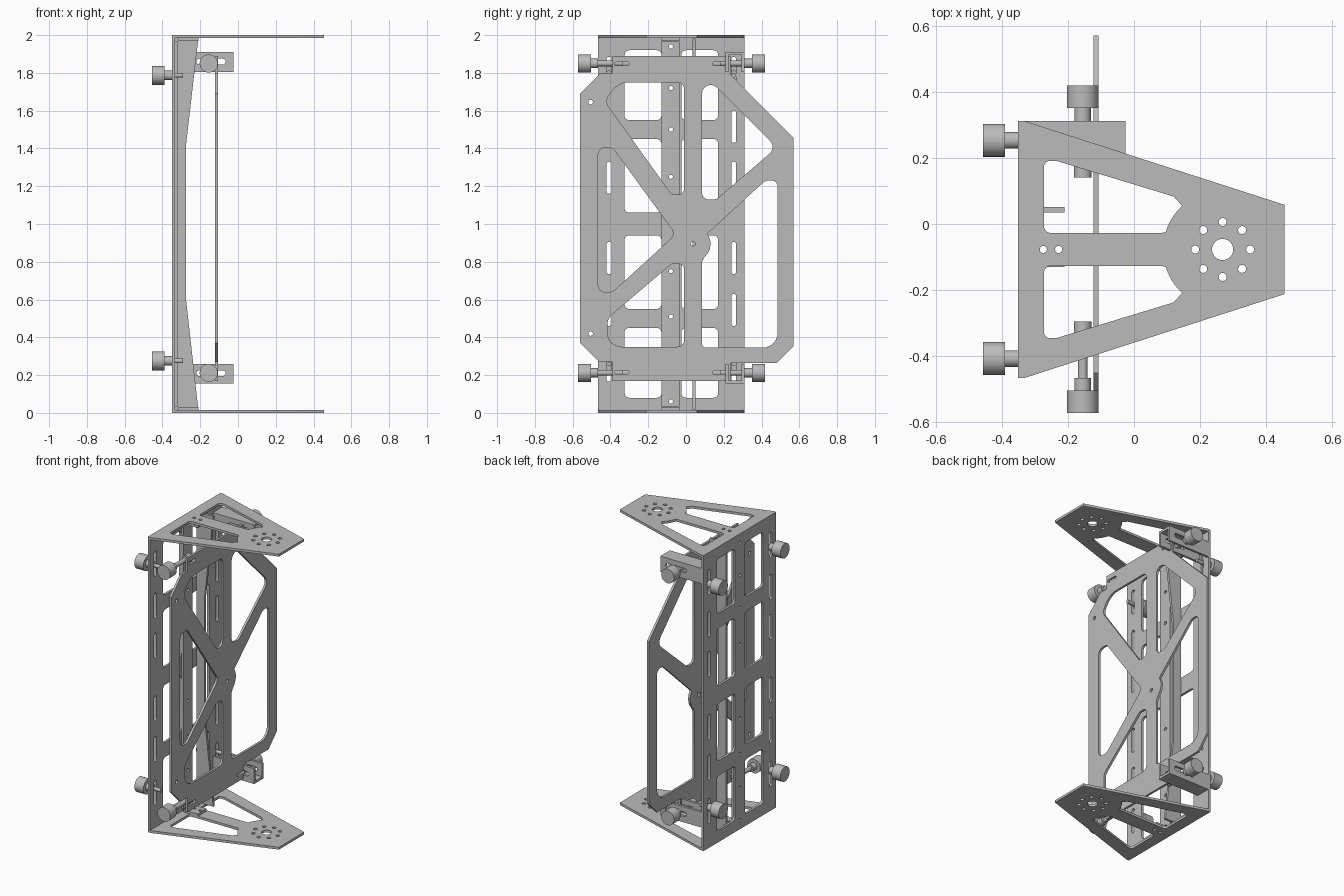
import bpy, bmesh, math
from mathutils import Matrix, Vector

cube = bpy.data.objects.get("Cube")
if cube:
    bpy.data.objects.remove(cube)

steel = bpy.data.materials.new("grey_metal")
steel.use_nodes = True
GREY = (0.5, 0.5, 0.5, 1)
steel.diffuse_color = GREY
steel.node_tree.nodes["Principled BSDF"].inputs["Base Color"].default_value = GREY

T = 0.016            # sheet thickness
MID = -0.077         # symmetry line of the frame in y
AXES = {"x": Matrix(((0, 0, 1), (1, 0, 0), (0, 1, 0))),    # drawn in y, z
        "y": Matrix(((1, 0, 0), (0, 0, -1), (0, 1, 0))),   # drawn in x, z
        "z": Matrix.Identity(3)}                           # drawn in x, y


def finish(name, mesh):
    ob = bpy.data.objects.new(name, mesh)
    bpy.context.collection.objects.link(ob)
    mesh.materials.clear()
    mesh.materials.append(steel)
    bpy.ops.object.select_all(action='DESELECT')
    ob.select_set(True)
    bpy.context.view_layer.objects.active = ob
    bpy.ops.object.shade_smooth_by_angle(angle=math.radians(35))
    return ob


def fillet(corners, r, steps=6):
    """Round every corner of a polygon; a third value overrides the radius."""
    out = []
    for i, c in enumerate(corners):
        p = Vector(c[:2])
        a = Vector(corners[i - 1][:2]) - p
        b = Vector(corners[(i + 1) % len(corners)][:2]) - p
        rad = c[2] if len(c) > 2 else r
        if rad == 0:
            out.append(p)
            continue
        half = a.angle(b) / 2
        d = min(rad / math.tan(half), a.length * 0.49, b.length * 0.49)
        s, e = p + a.normalized() * d, p + b.normalized() * d
        centre = p + (a.normalized() + b.normalized()).normalized() * (d / math.cos(half))
        v0, sweep = s - centre, (s - centre).angle_signed(e - centre)
        out += [centre + Matrix.Rotation(-sweep * k / steps, 2) @ v0 for k in range(steps + 1)]
    return out


def circle(u, v, r, n=20):
    return [(u + r * math.cos(math.tau * k / n), v + r * math.sin(math.tau * k / n)) for k in range(n)]


def box(u0, u1, v0, v1, r=0.0):
    return fillet([(u0, v0), (u1, v0), (u1, v1), (u0, v1)], r)


def slot(u0, u1, v0, v1):
    return box(u0, u1, v0, v1, min(u1 - u0, v1 - v0) * 0.48)


def sheet(name, axis, low, outline, holes=(), thick=T):
    """Sheet metal part: filled outline with holes, extruded along an axis."""
    cu = bpy.data.curves.new(name, 'CURVE')
    cu.dimensions, cu.fill_mode, cu.extrude = '2D', 'BOTH', thick / 2
    for loop in [outline, *holes]:
        sp = cu.splines.new('POLY')
        sp.points.add(len(loop) - 1)
        for pt, co in zip(sp.points, loop):
            pt.co = (co[0], co[1], 0, 1)
        sp.use_cyclic_u = True
    tmp = bpy.data.objects.new(name + "_curve", cu)
    bpy.context.collection.objects.link(tmp)
    bpy.context.view_layer.update()
    mesh = bpy.data.meshes.new_from_object(tmp.evaluated_get(bpy.context.evaluated_depsgraph_get()))
    bpy.data.objects.remove(tmp)
    m = AXES[axis].to_4x4()
    m.translation = Vector([(low + thick / 2) * (a == axis) for a in "xyz"])
    mesh.transform(m)
    bm = bmesh.new()
    bm.from_mesh(mesh)
    bmesh.ops.remove_doubles(bm, verts=bm.verts, dist=1e-5)
    bmesh.ops.recalc_face_normals(bm, faces=bm.faces)
    bm.to_mesh(mesh)
    bm.free()
    return finish(name, mesh)


def turned(name, base, direction, sections):
    """Stack of cylinders (start, end, radius) along a direction."""
    bm = bmesh.new()
    rot = Vector((0, 0, 1)).rotation_difference(Vector(direction)).to_matrix().to_4x4()
    for s, e, r in sections:
        bmesh.ops.create_cone(bm, cap_ends=True, segments=32, radius1=r, radius2=r, depth=e - s,
                              matrix=Matrix.Translation(base) @ rot @ Matrix.Translation((0, 0, (s + e) / 2)))
    mesh = bpy.data.meshes.new(name)
    bm.to_mesh(mesh)
    bm.free()
    return finish(name, mesh)


# Back plate with two columns of windows, slots and a row of screw holes
holes = []
for v0, v1 in ((0.08, 0.45), (0.55, 0.94), (1.06, 1.45), (1.55, 1.92)):
    holes += [box(-0.325, -0.13, v0, v1, 0.025), box(-0.025, 0.17, v0, v1, 0.025)]
for y in (MID - 0.33, MID + 0.33):
    for z in (0.25, 0.545, 0.82, 1.245, 1.515, 1.8):
        holes.append(slot(y - 0.013, y + 0.013, z - 0.085, z + 0.085))
screws = [circle(-0.08, z, 0.011, 12) for z in (0.06, 0.28, 0.51, 0.75, 1.25, 1.5, 1.72, 1.94)]
sheet("back_plate", "x", -0.35, box(-0.465, 0.311, 0, 2), holes + screws)

# Central stiffener: flange, tapered web and end tabs
sheet("stiffener_flange", "x", -0.334, box(-0.13, -0.035, 0.035, 1.965), screws)
sheet("stiffener_web", "y", 0.035, [(-0.334, 0.018), (-0.21, 0.018), (-0.275, 0.6),
                                    (-0.275, 1.42), (-0.21, 1.982), (-0.334, 1.982)])
tab_holes = [circle(x, MID, 0.011, 12) for x in (-0.274, -0.228)]
for name, z in (("lower_tab", T), ("upper_tab", 2 - 2 * T)):
    sheet(name, "z", z, box(-0.318, -0.21, -0.13, -0.035), tab_holes)

# Top and bottom arms with two openings and a bolt circle
HUB = 0.268
arc = [(HUB + 0.18 * math.cos(math.radians(a)), 0.18 * math.sin(math.radians(a)), 0)
       for a in range(163, 130, -5)]
opening = [(-0.272, 0.05), (arc[0][0] - 0.012, 0.05, 0), *arc, (0.12, 0.16, 0.02), (-0.235, 0.268), (-0.272, 0.268)]
arm_holes = [[(p[0], MID + s * p[1]) for p in fillet(opening, 0.02)] for s in (1, -1)]
arm_holes += tab_holes + [circle(HUB, MID, 0.032, 32)]
arm_holes += [circle(HUB + 0.083 * math.cos(k * math.pi / 4), MID + 0.083 * math.sin(k * math.pi / 4), 0.012)
              for k in range(8)]
arm = [(-0.35, -0.465), (-0.33, -0.465), (0.455, -0.212), (0.455, 0.058), (-0.33, 0.311), (-0.35, 0.311)]
for name, z in (("bottom_arm", 0), ("top_arm", 2 - T)):
    sheet(name, "z", z, arm, arm_holes)

# Lightened panel held in front of the back plate
edge = [(-0.39, 0.17), (0.235, 0.17), (0.235, 0.265), (0.48, 0.265), (0.57, 0.355), (0.57, 1.457),
        (0.235, 1.79), (0.235, 1.89), (-0.39, 1.89), (-0.39, 1.80), (-0.45, 1.80), (-0.56, 1.69),
        (-0.56, 0.37), (-0.46, 0.27), (-0.39, 0.27)]
boss = [(0.037 + 0.093 * math.cos(math.radians(a)), 0.895 + 0.093 * math.sin(math.radians(a)), 0)
        for a in range(35, -60, -12)]
cuts = [
    fillet([(-0.01, 1.75), (-0.01, 1.155), (-0.075, 1.155), (-0.43, 1.65, 0.05), (-0.36, 1.75, 0.12)], 0.035),
    fillet([(0.085, 1.80), (0.48, 1.405), (0.16, 1.13), (0.085, 1.13)], 0.045),
    fillet([(-0.465, 1.405), (-0.39, 1.405), (-0.055, 0.945), (-0.39, 0.64), (-0.465, 0.64)], 0.04),
    fillet([(-0.415, 0.35, 0.09), (-0.415, 0.50, 0.06), (-0.075, 0.79), (-0.01, 0.79), (-0.01, 0.35)], 0.035),
    fillet([(0.085, 0.345, 0.02), (0.485, 0.345, 0.08), (0.485, 1.23), (0.42, 1.23), *boss, (0.085, 0.80, 0)], 0.045),
    circle(0.037, 0.895, 0.012), circle(-0.505, 1.645, 0.012), circle(-0.505, 0.42, 0.012)]
for z in (0.215, 1.848):
    cuts += [slot(y, y + 0.08, z - 0.009, z + 0.009) for y in (-0.38, 0.14)]
sheet("panel", "x", -0.122, edge, cuts, 0.015)

# Slotted channel brackets on the left side
for level, z0, web in (("lower", 0.155, 0.155), ("upper", 1.805, 1.91 - T)):
    wall = box(-0.334, -0.025, z0, z0 + 0.105)
    cut = [slot(-0.22, -0.065, z0 + 0.04, z0 + 0.07)]
    sheet(level + "_bracket_outer_wall", "y", -0.311, wall, cut).data.transform(
        Matrix.Translation((0, 0.606, 0)))
    sheet(level + "_bracket_inner_wall", "y", -0.225, wall, cut).data.transform(
        Matrix.Translation((0, 0.434, 0)))
    sheet(level + "_bracket_web", "z", web, box(-0.334, -0.025, 0.209, 0.311))

# Clamping knobs on both sides and on the back
for level, z_side, z_back in (("lower", 0.212, 0.275), ("upper", 1.85, 1.787)):
    for side, s in (("left", 1), ("right", -1)):
        turned(f"{level}_{side}_side_knob", (-0.155, MID, z_side), (0, s, 0),
               [(0.427, 0.495, 0.048), (0.388, 0.427, 0.025), (0.26, 0.388, 0.015), (0.217, 0.26, 0.027)])
        turned(f"{level}_{side}_back_knob", (-0.35, MID + s * 0.33, z_back), (-1, 0, 0),
               [(0.04, 0.106, 0.05), (0, 0.04, 0.025), (-0.06, 0, 0.012)])
